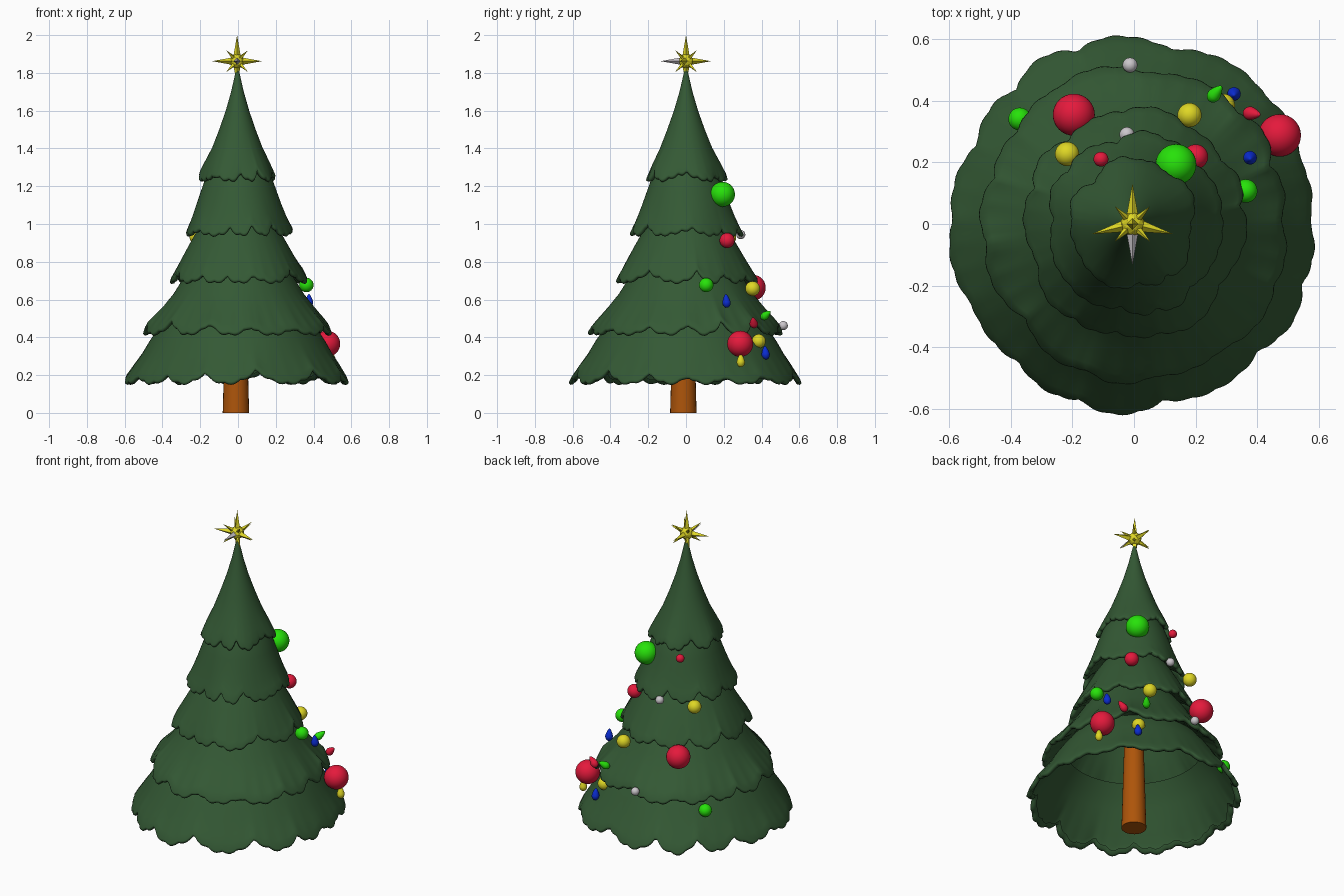
import bpy, bmesh, math, random
from mathutils import Vector, Matrix

if "Cube" in bpy.data.objects:
    bpy.data.objects.remove(bpy.data.objects["Cube"])

random.seed(11)


def mat(name, rgb):
    m = bpy.data.materials.new(name)
    m.diffuse_color = (*rgb, 1)
    m.use_nodes = True
    m.node_tree.nodes["Principled BSDF"].inputs["Base Color"].default_value = m.diffuse_color
    return m


PINE = mat("pine green", (0.034, 0.1, 0.035))
BARK = mat("bark brown", (0.42, 0.09, 0.003))
RED = mat("red", (0.78, 0.01, 0.045))
LIME = mat("bright green", (0.02, 0.76, 0.003))
YELLOW = mat("yellow", (0.74, 0.68, 0.018))
SILVER = mat("silver", (0.6, 0.57, 0.6))
BLUE = mat("blue", (0.003, 0.025, 0.65))


def finish(bm, name, mats, angle=None):
    me = bpy.data.meshes.new(name)
    bm.to_mesh(me)
    bm.free()
    ob = bpy.data.objects.new(name, me)
    bpy.context.collection.objects.link(ob)
    for m in mats:
        me.materials.append(m)
    if angle:
        bpy.ops.object.select_all(action='DESELECT')
        ob.select_set(True)
        bpy.context.view_layer.objects.active = ob
        bpy.ops.object.shade_smooth_by_angle(angle=math.radians(angle))
    return ob


# Foliage: stacked flared skirts, (radius, height) from top to lip
TIERS = [
    [(0.004, 1.83), (0.018, 1.77), (0.034, 1.7), (0.063, 1.6), (0.098, 1.5),
     (0.137, 1.4), (0.181, 1.31), (0.199, 1.27), (0.212, 1.24)],
    [(0.145, 1.3), (0.176, 1.25), (0.205, 1.17), (0.23, 1.1), (0.253, 1.04), (0.274, 0.99), (0.293, 0.95)],
    [(0.185, 1.02), (0.222, 0.965), (0.265, 0.89), (0.304, 0.82), (0.337, 0.76), (0.353, 0.73), (0.37, 0.7)],
    [(0.255, 0.77), (0.3, 0.71), (0.35, 0.63), (0.404, 0.56), (0.452, 0.5), (0.48, 0.465), (0.508, 0.425)],
    [(0.385, 0.5), (0.432, 0.44), (0.472, 0.38), (0.512, 0.31), (0.552, 0.25), (0.58, 0.205), (0.604, 0.165)],
]
SHIFT_X = [-0.003, 0.004, 0.002, 0.004, -0.003]
LOBES = [8, 10, 11, 13, 14]
N = 224
bm = bmesh.new()
rings = []
for k, prof in enumerate(TIERS):
    ph = [random.uniform(0, 6.28) for _ in range(4)]
    amp = 0.052 + 0.005 * k

    def lift(a):  # ragged hem: round lobes of uneven size with sharp notches
        w = LOBES[k] / 2 * a + 0.6 * math.sin(2 * a + ph[0]) + 0.5 * math.sin(3 * a + ph[1])
        s = abs(math.sin(w)) ** 0.8
        s2 = abs(math.sin(LOBES[k] * 1.5 * a + ph[2]))
        return amp * (1 - s) * (0.75 + 0.3 * math.sin(2 * a + ph[3])) + 0.013 * (1 - s2)

    R, z1 = prof[-1]
    start = z1 + 0.27
    # rounded lip that rolls under
    pts = prof + [(R + 0.002, z1 - 0.01), (R - 0.007, z1 - 0.018), (R - 0.022, z1 - 0.014), (R - 0.034, z1 + 0.006)]
    for r, z in pts:
        w = max(0, min(1, (start - z) / (start - z1))) ** 2.2
        ring = []
        for j in range(N):
            a = 2 * math.pi * j / N
            d = lift(a) * w
            rr = r - d * 0.42 + w * 0.008 * math.sin(5 * a + ph[2])
            ring.append(bm.verts.new((rr * math.cos(a) * 0.985 + SHIFT_X[k], rr * math.sin(a) * 1.015, z + d)))
        rings.append(ring)
for A, B in zip(rings, rings[1:]):
    for j in range(N):
        i = (j + 1) % N
        bm.faces.new((A[j], B[j], B[i], A[i]))
bm.faces.new(rings[0])
finish(bm, "foliage", [PINE], 70)

# Trunk
bm = bmesh.new()
bmesh.ops.create_cone(bm, cap_ends=True, segments=24, radius1=0.07, radius2=0.045, depth=0.9,
                      matrix=Matrix.Translation((-0.011, -0.014, 0.45)))
finish(bm, "trunk", [BARK], 40)

# Star topper: ball, long axis spikes, short corner spikes
C = Vector((-0.005, 0, 1.862))
bm = bmesh.new()
bmesh.ops.create_icosphere(bm, subdivisions=2, radius=0.039, matrix=Matrix.Translation(C))
spikes = [((0, 0, 1), 0.138), ((0, 0, -1), 0.12), ((0.97, -0.24, 0), 0.136), ((-0.97, -0.24, 0), 0.136),
          ((0, 1, 0), 0.132), ((0, -1, 0), 0.134)]
spikes += [((x, y, z), 0.1) for x in (-1, 1) for y in (-1, 1) for z in (-1, 1)]
for d, length in spikes:
    d = Vector(d).normalized()
    rot = d.to_track_quat('Z', 'Y').to_matrix().to_4x4()
    base = 0.024 if length > 0.11 else 0.017
    res = bmesh.ops.create_cone(bm, cap_ends=True, segments=4, radius1=base, radius2=0, depth=length,
                                matrix=Matrix.Translation(C + d * length / 2) @ rot)
    if d.y < -0.9:  # front spike is silver
        for f in {f for v in res["verts"] for f in v.link_faces}:
            f.material_index = 1
finish(bm, "star_topper", [YELLOW, SILVER])

# Round baubles: x, y, z, radius
BALLS = [
    (LIME, 0.136, 0.193, 1.157, 0.066), (RED, -0.195, 0.354, 0.663, 0.068), (RED, 0.472, 0.287, 0.366, 0.069),
    (YELLOW, -0.217, 0.227, 0.93, 0.039), (YELLOW, 0.18, 0.353, 0.658, 0.039), (YELLOW, 0.29, 0.385, 0.38, 0.037),
    (LIME, -0.37, 0.34, 0.374, 0.037), (LIME, 0.362, 0.107, 0.677, 0.038), (RED, 0.2, 0.218, 0.913, 0.04),
    (RED, -0.107, 0.21, 1.193, 0.024), (SILVER, -0.013, 0.515, 0.462, 0.024), (SILVER, -0.023, 0.29, 0.944, 0.024),
]
for n, (m, x, y, z, r) in enumerate(BALLS):
    bm = bmesh.new()
    bmesh.ops.create_uvsphere(bm, u_segments=32, v_segments=20, radius=r, matrix=Matrix.Translation((x, y, z)))
    finish(bm, f"bauble_{n + 1}", [m], 60)

# Teardrop lights: position and direction of the pointed end
DROPS = [
    (BLUE, (0.376, 0.214, 0.591), (0, -0.1, 1)), (BLUE, (0.324, 0.421, 0.317), (0, -0.1, 1)),
    (RED, (0.382, 0.358, 0.477), (0.7, -0.1, 0.7)), (LIME, (0.263, 0.422, 0.517), (0.5, 0.6, 0.5)),
    (YELLOW, (0.5, 0.29, 0.276), (0, 0, 1)),
]
for n, (m, p, d) in enumerate(DROPS):
    bm = bmesh.new()
    bmesh.ops.create_uvsphere(bm, u_segments=20, v_segments=16, radius=1)
    for v in bm.verts:
        s = 1 if v.co.z < 0 else 1 - 0.4 * v.co.z
        v.co = Vector((v.co.x * 0.022 * s, v.co.y * 0.022 * s, v.co.z * (0.028 if v.co.z < 0 else 0.044) - 0.006))
    rot = Vector(d).to_track_quat('Z', 'Y').to_matrix().to_4x4()
    bm.transform(Matrix.Translation(p) @ rot)
    finish(bm, f"drop_light_{n + 1}", [m], 60)
